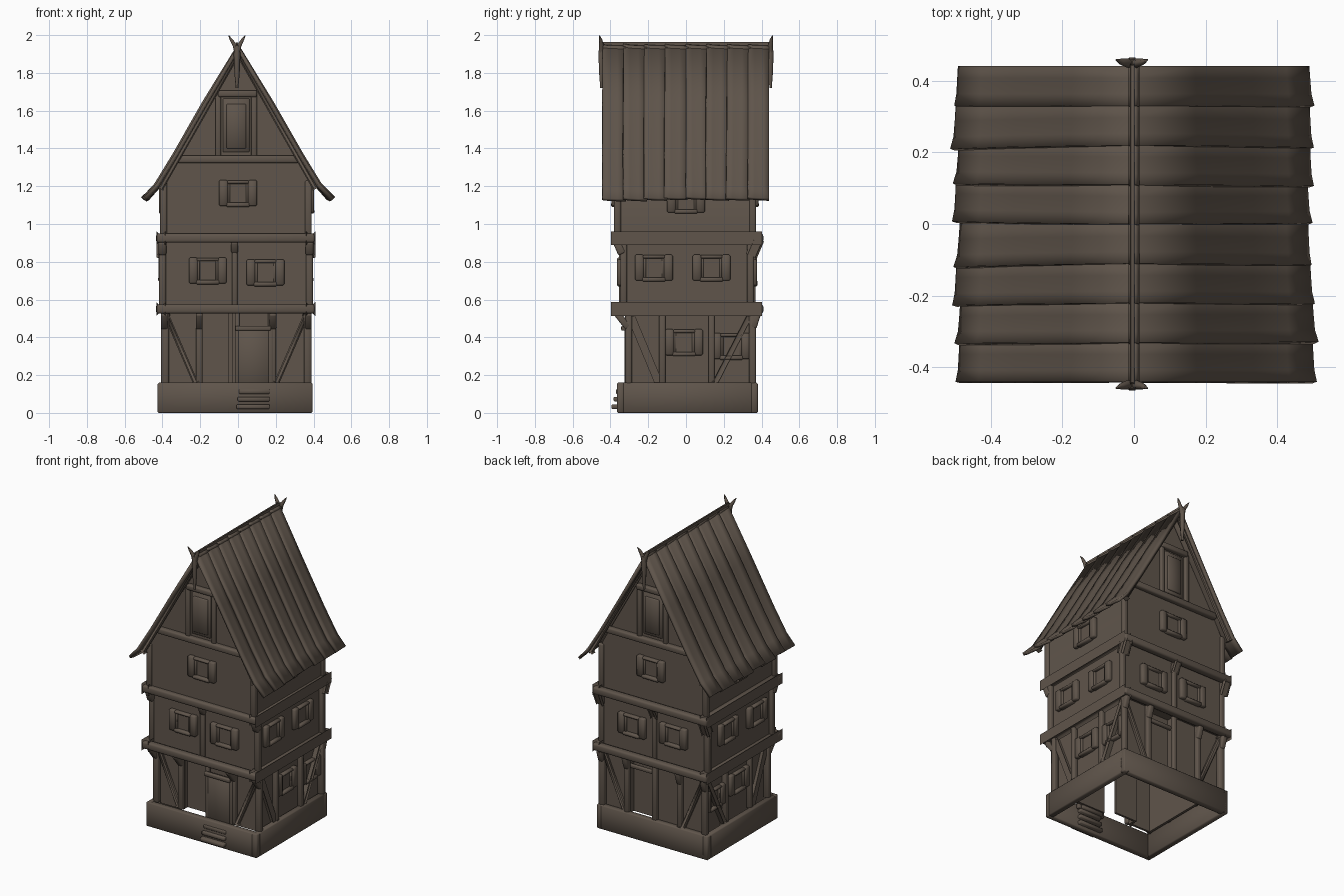
import bpy, bmesh, random
from mathutils import Vector, Matrix

random.seed(4)
cube = bpy.data.objects.get("Cube")
if cube:
    bpy.data.objects.remove(cube)

wood = bpy.data.materials.new("weathered_brown_wood")
wood.use_nodes = True
COLOR = (0.115, 0.09, 0.07, 1)
wood.diffuse_color = COLOR
wood.node_tree.nodes["Principled BSDF"].inputs["Base Color"].default_value = COLOR


def finish(name, bm, angle=0.9):
    bmesh.ops.recalc_face_normals(bm, faces=bm.faces)
    mesh = bpy.data.meshes.new(name)
    bm.to_mesh(mesh)
    bm.free()
    mesh.materials.append(wood)
    ob = bpy.data.objects.new(name, mesh)
    bpy.context.collection.objects.link(ob)
    bpy.ops.object.select_all(action="DESELECT")
    ob.select_set(True)
    bpy.context.view_layer.objects.active = ob
    bpy.ops.object.shade_smooth_by_angle(angle=angle)
    return ob


def box(name, a, b, bevel=0.0):
    lo = Vector(map(min, a, b))
    hi = Vector(map(max, a, b))
    bm = bmesh.new()
    bmesh.ops.create_cube(bm, size=1)
    for v in bm.verts:
        v.co = Vector(c * s for c, s in zip(v.co, hi - lo)) + (lo + hi) / 2
    if bevel:
        bmesh.ops.bevel(bm, geom=bm.edges[:], offset=bevel, segments=1, affect="EDGES")
    return finish(name, bm)


def beam(name, p, q, w=0.04):
    """Hand-hewn timber with rounded edges from p to q."""
    p, q = Vector(p), Vector(q)
    axis = (q - p).normalized()
    ref = Vector((0, 1, 0)) if abs(axis.z) > 0.95 else Vector((0, 0, 1))
    across = ref.cross(axis).normalized()
    rot = Matrix((across, axis.cross(across), axis)).transposed()
    bm = bmesh.new()
    bmesh.ops.create_cube(bm, size=1)
    for v in bm.verts:
        c = v.co
        v.co = rot @ Vector((c.x * w, c.y * w, c.z * (q - p).length)) + (p + q) / 2
    bmesh.ops.bevel(bm, geom=bm.edges[:], offset=w * 0.25, segments=2, profile=0.5, affect="EDGES")
    return finish(name, bm)


# Each side maps (along, outward, up) to world space
SIDES = {
    "front": lambda u, d, z: Vector((u, -d, z)),
    "back": lambda u, d, z: Vector((u, d, z)),
    "right": lambda u, d, z: Vector((-d, u, z)),
    "left": lambda u, d, z: Vector((d, u, z)),
}


def window(side, u, d, z):
    P = SIDES[side]

    def part(label, u0, u1, z0, z1, depth, bevel=0.006):
        box(f"{side}_window_{label}", P(u + u0, d - 0.015, z + z0),
            P(u + u1, d + depth, z + z1), bevel)

    part("pane", -0.05, 0.05, -0.055, 0.055, 0.006, 0)
    part("lintel", -0.06, 0.06, 0.048, 0.066, 0.024)
    part("sill", -0.062, 0.062, -0.075, -0.052, 0.028)
    for s in (-1, 1):
        part("jamb", s * 0.042, s * 0.056, -0.055, 0.055, 0.016, 0.003)
        part("shutter", s * 0.054, s * 0.1, -0.07, 0.068, 0.026, 0.007)


# Hollow stone base: four slabs, open underneath
X0, X1, Y0, Y1 = -0.425, 0.394, -0.365, 0.38
box("base_front", (X0, Y0, 0), (X1, Y0 + 0.04, 0.16), 0.006)
box("base_back", (X0, Y1 - 0.04, 0), (X1, Y1, 0.16), 0.006)
box("base_right", (X0, Y0, 0), (X0 + 0.04, Y1, 0.16), 0.006)
box("base_left", (X1 - 0.04, Y0, 0), (X1, Y1, 0.16), 0.006)

# Ground storey walls: recessed entry bays, with a slit beside the door
G0, G1 = 0.14, 0.54
box("ground_wall_front_side", (-0.37, -0.275, G0), (-0.205, -0.29, G1))
box("ground_wall_front_bay", (-0.215, -0.23, G0), (-0.05, -0.245, G1))
box("ground_wall_front_reveal", (-0.215, -0.23, G0), (-0.2, -0.29, G1))
box("ground_wall_front_door_side", (0.0, -0.275, G0), (0.35, -0.29, G1))
box("ground_wall_back_right", (-0.37, 0.325, G0), (-0.02, 0.34, G1))
box("ground_wall_back_bay", (-0.02, 0.28, G0), (0.19, 0.295, G1))
box("ground_wall_back_left", (0.18, 0.325, G0), (0.35, 0.34, G1))
for x in (-0.025, 0.185):
    box("ground_wall_back_reveal", (x - 0.007, 0.28, G0), (x + 0.007, 0.34, G1))
for x in (-0.362, 0.345):
    box("ground_wall_side", (x - 0.008, -0.29, G0), (x + 0.008, 0.34, G1))

# Middle and upper storeys
box("middle_storey", (-0.395, -0.338, 0.54), (0.372, 0.35, 0.93))
bm = bmesh.new()
half = [(0.376, 0.92), (0.376, 1.22), (0.3, 1.36), (0, 1.89)]
outline = half + [(-x - 0.015, z) for x, z in half[2::-1]]
face = bm.faces.new([bm.verts.new((x, -0.368, z)) for x, z in outline])
ext = bmesh.ops.extrude_face_region(bm, geom=[face])
for v in ext["geom"]:
    if isinstance(v, bmesh.types.BMVert):
        v.co.y = 0.358
finish("upper_storey_and_gables", bm, 0.5)

# Timber frame, one side at a time: distances of wall faces per storey
#            ground  middle upper
WALLS = {"front": (0.29, 0.338, 0.368), "back": (0.34, 0.35, 0.358),
         "right": (0.37, 0.395, 0.391), "left": (0.353, 0.372, 0.376)}
for side, (g, m, t) in WALLS.items():
    P = SIDES[side]
    gable = side in ("front", "back")
    ends = (-0.434, 0.407) if gable else (-0.385, 0.39)
    off = m + (0.035 if gable else 0.013)
    for z in (0.55, 0.925):
        beam(side + "_floor_beam", P(ends[0], off, z), P(ends[1], off, z), 0.048)
    # Ground posts, braces and jetty brackets
    posts = (-0.39, -0.205, 0.185, 0.372) if gable else (-0.305, -0.125, 0.135, 0.35)
    for i, u in enumerate(posts):
        beam(side + "_ground_post", P(u, g + 0.013, 0.15), P(u, g + 0.013, 0.54), 0.034)
        if gable:
            beam(side + "_bracket", P(u, g + 0.015, 0.45), P(u, m + 0.03, 0.53), 0.036)
    for a, b, k in ((0, 1, 1), (3, 2, -1)):
        beam(side + "_brace", P(posts[a] + k * 0.01, g + 0.01, 0.52),
             P(posts[b] - k * 0.02, g + 0.01, 0.16), 0.028)
    # Corner posts, centre posts and windows
    if gable:
        for u in (-0.4, 0.378):
            beam(side + "_middle_post", P(u, m - 0.008, 0.56), P(u, m - 0.008, 0.91), 0.036)
            beam(side + "_post_head", P(u, m, 0.84), P(u, m + 0.03, 0.91), 0.042)
            beam(side + "_upper_post", P(u * 0.985, t - 0.005, 0.94), P(u * 0.985, t - 0.005, 1.23), 0.036)
        beam(side + "_centre_post", P(-0.018, m + 0.003, 0.56), P(-0.018, m + 0.003, 0.91), 0.03)
        beam(side + "_centre_post_head", P(-0.018, m, 0.85), P(-0.018, m + 0.03, 0.91), 0.036)
        window(side, -0.16, m, 0.755)
        window(side, 0.145, m, 0.745)
        window(side, 0, t, 1.165)
    else:
        window(side, -0.17, m, 0.77)
        window(side, 0.135, m, 0.77)
        window(side, -0.01, g, 0.375)
        window(side, 0.24, g, 0.355)
        window(side, 0, t, 1.13)

# Gable timber and loft hatches
for side in ("front", "back"):
    P, t = SIDES[side], WALLS[side][2]
    beam(side + "_tie_beam", P(-0.33, t + 0.01, 1.342), P(0.325, t + 0.01, 1.342), 0.04)
    beam(side + "_collar_beam", P(-0.105, t + 0.012, 1.69), P(0.1, t + 0.012, 1.69), 0.036)
    for u in (-0.105, 0.085):
        beam(side + "_loft_post", P(u, t + 0.004, 1.35), P(u, t + 0.004, 1.69), 0.03)
    box(side + "_loft_frame", P(-0.08, t - 0.01, 1.38), P(0.06, t + 0.008, 1.665), 0.004)
    box(side + "_loft_hatch", P(-0.06, t - 0.01, 1.4), P(0.042, t + 0.018, 1.635), 0.004)
    for s in (-1, 1):
        beam(side + "_rafter", P(0, 0.41, 1.905), P(s * 0.41, 0.41, 1.185), 0.026)

# Back bay post and lintel
beam("back_bay_post", (-0.02, 0.352, 0.15), (-0.02, 0.352, 0.54), 0.032)
beam("back_bay_lintel", (-0.01, 0.335, 0.46), (0.18, 0.335, 0.46), 0.024)

# Door, frame and steps
box("door", (0.0, -0.325, 0.12), (0.165, -0.285, 0.445), 0.006)
for x in (-0.004, 0.172):
    beam("door_jamb", (x, -0.31, 0.12), (x, -0.31, 0.53), 0.026)
beam("door_lintel", (-0.015, -0.33, 0.448), (0.175, -0.33, 0.448), 0.026)
for i, z in enumerate((0.045, 0.085, 0.125)):
    box("step", (-0.008 + i * 0.006, -0.395 + i * 0.012, z - 0.024), (0.168, -0.3, z), 0.004)

# Roof: broad overlapping planks that flare out at the eaves
SLOPE = [(0.0, 1.945), (0.17, 1.64), (0.33, 1.36), (0.425, 1.205), (0.485, 1.138)]
COUNT, WIDTH = 8, 0.11
for s in (-1, 1):
    for k in range(COUNT):
        start = -0.44 + k * WIDTH
        reach = random.uniform(-0.002, 0.014)
        drift = random.uniform(-0.012, 0.012) * (0 < k < COUNT - 1)
        top, bottom = random.uniform(0.2, 1), random.uniform(0.5, 1)
        bm = bmesh.new()
        rows = []
        for i, (x, z) in enumerate(SLOPE):
            f = i / (len(SLOPE) - 1)
            if f == 1:
                x, z = x + reach, z - reach * 0.5
            row = []
            for c, rise in ((0, 0.022), (0.3, 0.009), (0.7, 0.004), (1.12, 0.0)):
                lift = rise * (top + (bottom - top) * f)
                y = max(-0.443, min(0.44, start + c * WIDTH + drift * f))
                row.append(bm.verts.new((s * (x + lift * 0.85 * (i > 0)), y, z + lift * 0.5)))
            rows.append(row)
        for r0, r1 in zip(rows, rows[1:]):
            for j in range(3):
                bm.faces.new((r0[j], r0[j + 1], r1[j + 1], r1[j]))
        plank = finish("roof_plank", bm, 0.7)
        thick = plank.modifiers.new("Thickness", "SOLIDIFY")
        thick.thickness = 0.018
        thick.offset = 1 if plank.data.polygons[0].normal.z < 0 else -1

# Ridge pole
beam("ridge_pole", (-0.005, -0.445, 1.954), (-0.005, 0.445, 1.954), 0.012)


def horn(name, points):
    """Tapered, curved finial; points carry (x, y, z, radius)."""
    cu = bpy.data.curves.new(name, "CURVE")
    cu.dimensions = "3D"
    cu.bevel_depth = 1
    cu.bevel_resolution = 1
    cu.use_fill_caps = True
    sp = cu.splines.new("POLY")
    sp.points.add(len(points) - 1)
    for pt, (x, y, z, r) in zip(sp.points, points):
        pt.co, pt.radius = (x, y, z, 1), r
    cu.materials.append(wood)
    bpy.context.collection.objects.link(bpy.data.objects.new(name, cu))


# Crossed horn finials on both gable peaks
for e in (-1, 1):
    y = e * 0.448
    horn("finial_stem", [(-0.005, y, 1.72, 0.007), (-0.005, y, 1.8, 0.014),
                         (-0.005, y, 1.9, 0.018), (-0.005, y, 1.945, 0.013)])
    for s in (-1, 1):
        horn("finial_horn", [(-0.005, y, 1.9, 0.014), (s * 0.012 - 0.005, y, 1.945, 0.013),
                             (s * 0.03 - 0.006, y + e * 0.004, 1.975, 0.009),
                             (s * 0.044 - 0.006, y + e * 0.01, 1.998, 0.002)])
